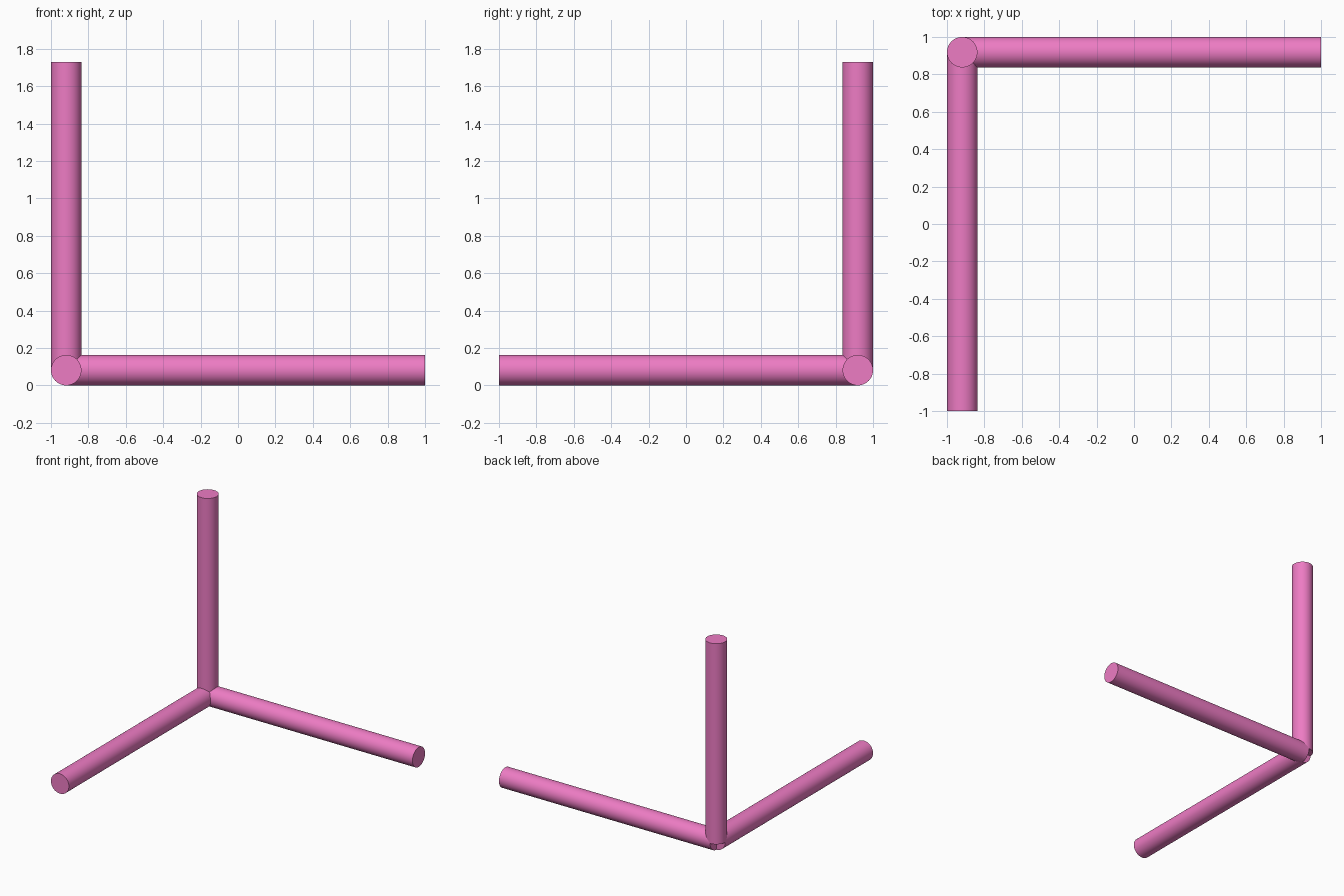
import bpy
from math import radians
from mathutils import Vector

if "Cube" in bpy.data.objects:
    bpy.data.objects.remove(bpy.data.objects["Cube"])

R = 0.0815
CORNER = Vector((-1 + R, 1 - R, R))

pink = bpy.data.materials.new("pink")
pink.diffuse_color = (0.85, 0.2, 0.55, 1)
pink.use_nodes = True
pink.node_tree.nodes["Principled BSDF"].inputs["Base Color"].default_value = pink.diffuse_color


def rod(name, end):
    """Flat-capped smooth rod running from the shared corner to end."""
    axis = end - CORNER
    bpy.ops.mesh.primitive_cylinder_add(
        vertices=64, radius=R, depth=axis.length,
        location=(CORNER + end) / 2,
        rotation=axis.to_track_quat('Z', 'Y').to_euler())
    obj = bpy.context.object
    obj.name = name
    obj.data.materials.append(pink)
    bpy.ops.object.shade_smooth_by_angle(angle=radians(30))


# Three perpendicular rods meeting at the back left corner
rod("side_rod", Vector((1, CORNER.y, CORNER.z)))
rod("front_rod", Vector((CORNER.x, -1, CORNER.z)))
rod("upright_rod", Vector((CORNER.x, CORNER.y, 1.73)))
